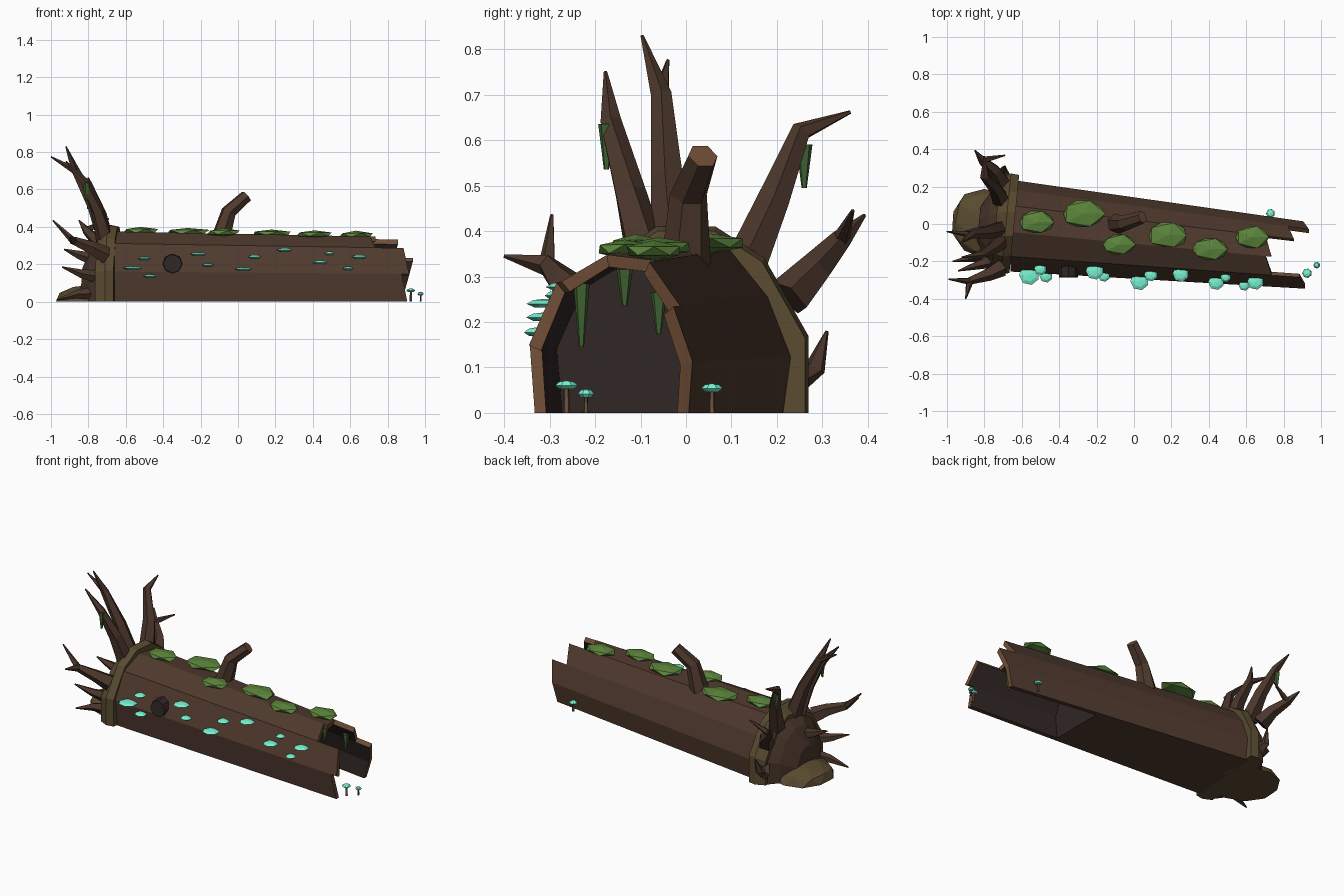
import bpy, bmesh, math, random
from mathutils import Vector, Matrix

if "Cube" in bpy.data.objects:
    bpy.data.objects.remove(bpy.data.objects["Cube"])
random.seed(4)

def mat(name, code):
    m = bpy.data.materials.new(name)
    m.diffuse_color = tuple((int(code[k:k + 2], 16) / 255) ** 2.2 for k in (0, 2, 4)) + (1,)
    m.use_nodes = True
    m.node_tree.nodes["Principled BSDF"].inputs["Base Color"].default_value = m.diffuse_color
    return m

BARK, WOOD = mat("bark", "503c31"), mat("cut_wood", "6f4e38")
DARK, SOIL = mat("hollow", "342b29"), mat("soil", "5a4c34")
ROOT, MOSS = mat("root_bark", "4c392f"), mat("moss", "5c843e")
VINE, CAP = mat("hanging_moss", "426436"), mat("mushroom_cap", "78f5d2")
STEM = mat("mushroom_stem", "6a5240")

def finish(name, bm, *mats):
    bmesh.ops.recalc_face_normals(bm, faces=bm.faces)
    me = bpy.data.meshes.new(name)
    bm.to_mesh(me)
    bm.free()
    for m in mats:
        me.materials.append(m)
    ob = bpy.data.objects.new(name, me)
    bpy.context.collection.objects.link(ob)
    return ob

# Arch-shaped cross-section, flat on the ground
ARCH = [(-.93, 0), (-1, .43), (-.67, .83), (-.14, 1), (.44, .96), (.79, .68), (1, .33), (.93, 0)]

def log_size(x):
    t = (x + .65) / 1.55
    return -.01 - .155 * t, .245 - .065 * t, .375 - .03 * t

def P(i, x, wall=0):
    cy, hy, h = log_size(x)
    u, v = ARCH[i]
    return (x, cy + u * (hy - wall), v * (h - wall))

def front_y(x, z):
    cy, hy, h = log_size(x)
    for (u0, v0), (u1, v1) in zip(ARCH[:3], ARCH[1:4]):
        if z / h <= v1:
            return cy + hy * (u0 + (u1 - u0) * (z / h - v0) / (v1 - v0))

# Hollow log with splintered end, one plank per facet
X0, XH, T = -.66, .32, .027
ENDS = [.89, .9, .72, .72, .84, .92, .89]
bm = bmesh.new()

def face(pts, mi=0):
    bm.faces.new([bm.verts.new(p) for p in pts]).material_index = mi

for i, e in enumerate(ENDS):
    j = i + 1
    a, b = e + .015, e - .015
    face([P(i, X0), P(j, X0), P(j, b), P(i, a)])
    face([P(i, XH, T), P(j, XH, T), P(j, b, T), P(i, a, T)], 2)
    face([P(i, a), P(j, b), P(j, b, T), P(i, a, T)], 1)
    if j < len(ENDS):
        c = ENDS[j] + .015
        face([P(j, b), P(j, c), P(j, c, T), P(j, b, T)], 1)
for i, e in ((0, ENDS[0] + .015), (7, ENDS[6] - .015)):
    face([P(i, XH), P(i, e), P(i, e, T), P(i, XH, T)])
face([P(i, XH, T) for i in range(8)], 2)
face([P(0, X0), P(7, X0), P(7, XH), P(7, XH, T), P(0, XH, T), P(0, XH)])
bmesh.ops.remove_doubles(bm, verts=bm.verts, dist=.0005)
finish("hollow_log", bm, BARK, WOOD, DARK)

# Join rings of vertices into a closed skin
def skin(name, rings, *mats):
    bm = bmesh.new()
    vs = [[bm.verts.new(p) for p in r] for r in rings]
    for a, b in zip(vs, vs[1:]):
        for i in range(len(a)):
            bm.faces.new([a[i - 1], a[i], b[i], b[i - 1]])
    bm.faces.new(vs[0])
    bm.faces.new(vs[-1]).material_index = len(mats) - 1
    return finish(name, bm, *mats)

# Flared collar and root core, tilted like the log
HALF = [(1, 0), (1, .41), (.64, .83), (.24, 1)]
FLARE = HALF + [(-u, v) for u, v in reversed(HALF)]

def flare(x, hy, h):
    return [(x + .1 * u * hy, u * hy, v * h) for u, v in FLARE]

skin("root_collar", [flare(-.74, .245, .36), flare(-.685, .27, .41), flare(-.64, .262, .4)], SOIL)
skin("root_core", [flare(-.83, .09, .18), flare(-.78, .18, .29), flare(-.735, .235, .345)], ROOT)

# Faceted lumps
def blob(name, loc, size, m, sub, jitter, cut=False):
    bm = bmesh.new()
    bmesh.ops.create_icosphere(bm, subdivisions=sub, radius=1)
    for v in bm.verts:
        v.co *= 1 + random.uniform(-jitter, jitter)
    bm.transform(Matrix.Translation(loc) @ Matrix.Diagonal((*size, 1)))
    if cut:
        bmesh.ops.bisect_plane(bm, geom=bm.verts[:] + bm.edges[:] + bm.faces[:],
                               plane_co=(0, 0, 0), plane_no=(0, 0, 1), clear_inner=True)
        bmesh.ops.holes_fill(bm, edges=[e for e in bm.edges if e.is_boundary])
    return finish(name, bm, m)

blob("soil_mound", (-.8, .01, 0), (.18, .185, .09), SOIL, 2, .05, True)

# Polygon tube through points with matching radii
def tube(name, pts, radii, sides, *mats):
    pts = [Vector(p) for p in pts]
    rings = []
    for k, p in enumerate(pts):
        d = pts[min(k + 1, len(pts) - 1)] - pts[max(k - 1, 0)]
        q = d.to_track_quat('Z', 'Y')
        rings.append([p + q @ Vector((math.cos(t), math.sin(t), 0)) * radii[k]
                      for t in (2 * math.pi * s / sides for s in range(sides))])
    return skin(name, rings, *mats)

# Roots: bend, tip and optional fork tip; each starts on the collar below its bend
ROOTS = [
    ((-.82, -.165, .64), (-.92, -.177, .75)),
    ((-.87, -.055, .7), (-.92, -.097, .83), (-1, -.04, .775)),
    ((-.8, .255, .62), (-.8, .362, .662)),
    ((-.81, .34, .38), (-.85, .393, .435), (-.69, .367, .445)),
    ((-.7, .285, .1), (-.69, .31, .18)),
    ((-.88, -.305, .325), (-.9, -.4, .345), (-.99, -.295, .435)),
    ((-.84, -.22, .15), (-.94, -.25, .185)),
    ((-.85, -.04, .25), (-.93, -.05, .28)),
    ((-.86, -.18, .04), (-.97, -.2, .01)),
]
for n, (bend, tip, *fork) in enumerate(ROOTS):
    bend = Vector(bend)
    reach = math.hypot(bend.y, bend.z)
    f = min(.34, reach * .8) / reach
    base = Vector((-.71, bend.y * f, max(bend.z * f, .05)))
    mid = base.lerp(bend, .5) + Vector((.015, 0, 0))
    tube(f"root_{n + 1}", [base, mid, bend, tip], [.05, .037, .024, .004], 5, ROOT)
    for t in fork:
        tube(f"root_fork_{n + 1}", [bend, t], [.02, .004], 5, ROOT)

# Branch stub and knot
tube("branch_stub", [(-.095, 0, .33), (-.05, .005, .48), (.045, .037, .565)], [.055, .042, .034], 6, BARK, WOOD)
tube("knot", [(-.35, -.2, .2), (-.35, -.285, .203)], [.058, .05], 8, DARK)

# Moss pads along the top
for n, (x, y, r) in enumerate([(-.52, .01, .105), (-.27, .055, .125), (-.08, -.11, .095),
                               (.18, -.06, .115), (.41, -.135, .105), (.63, -.07, .105)]):
    blob(f"moss_pad_{n + 1}", (x, y, log_size(x)[2] + .006), (r, r * .65, .022), MOSS, 1, .07)

# Hanging moss: narrow upside-down cones
for n, (x, y, z, drop) in enumerate([(.7, -.23, .285, .14), (.69, -.135, .315, .08), (.78, -.06, .265, .09),
                                     (-.81, -.175, .635, .1), (-.8, .26, .59, .095)]):
    tube(f"hanging_moss_{n + 1}", [(x, y, z), (x, y, z - drop)], [.019, .006], 5, VINE)

# Mushroom cap: low faceted dome
def cap(name, x, y, z, r):
    tube(name, [(x, y, z - .008), (x, y, z), (x, y, z + .008), (x, y, z + .011)],
         [r * .6, r, r * .65, r * .1], 7, CAP)

# Shelf mushrooms on the front
for n, (x, z, r) in enumerate([(-.56, .18, .055), (-.5, .23, .034), (-.47, .137, .036), (-.21, .255, .048),
                               (-.16, .195, .032), (.03, .175, .05), (.09, .24, .036), (.25, .277, .044),
                               (.44, .21, .044), (.49, .258, .028), (.59, .177, .03), (.65, .24, .044)]):
    cap(f"shelf_mushroom_{n + 1}", x, front_y(x, z) - r * .4, z, r)

# Ground mushrooms
for n, (x, y, z, r) in enumerate([(.925, -.263, .06, .026), (.977, -.22, .042, .018), (.73, .057, .054, .024)]):
    cap(f"ground_mushroom_cap_{n + 1}", x, y, z, r)
    tube(f"ground_mushroom_stem_{n + 1}", [(x, y, 0), (x, y, z - .008)], [r * .3, r * .24], 5, STEM)
